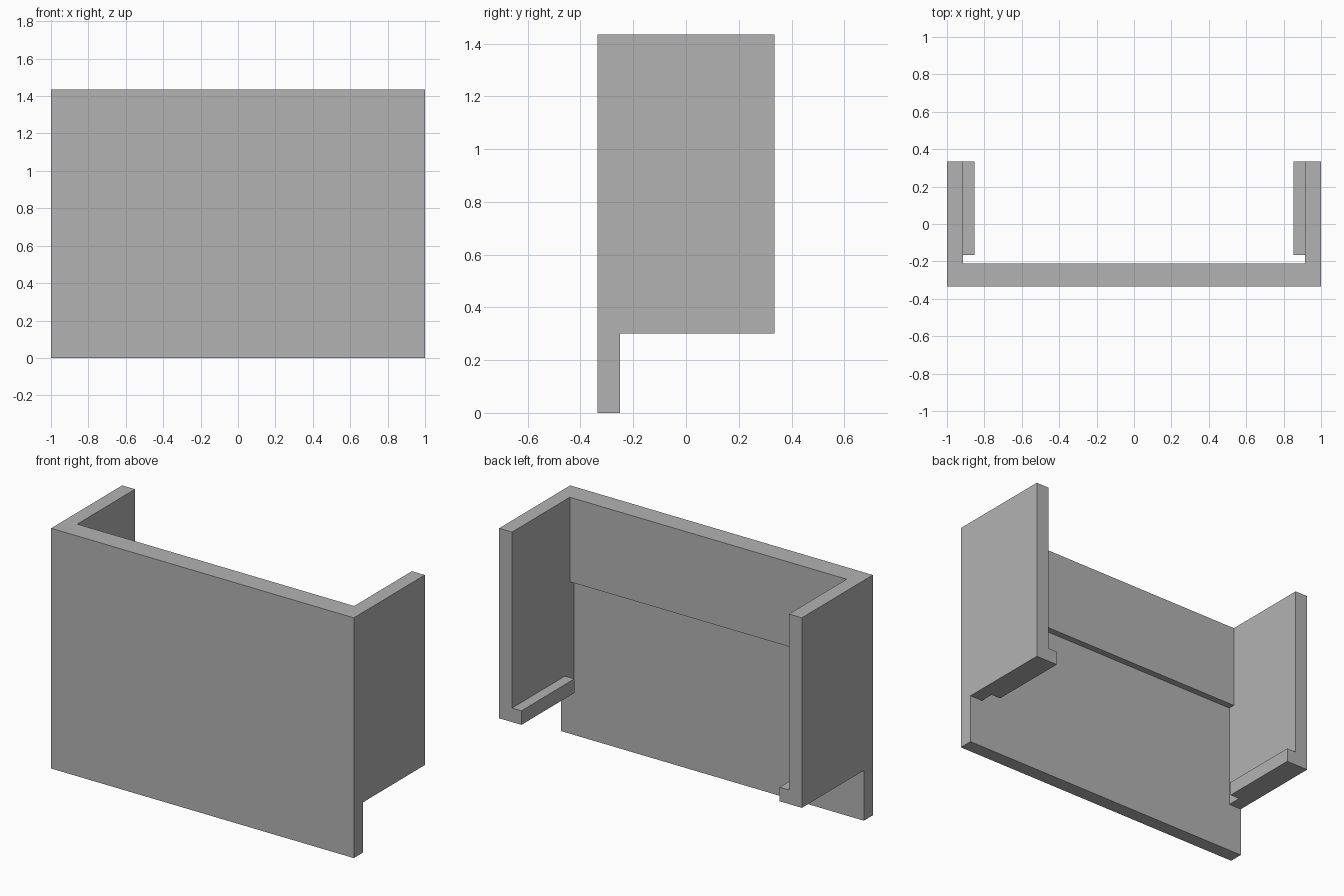
import bpy, bmesh, math

if "Cube" in bpy.data.objects:
    bpy.data.objects.remove(bpy.data.objects["Cube"], do_unlink=True)

grey = bpy.data.materials.new("plain grey")
grey.use_nodes = True
colour = (0.45, 0.45, 0.45, 1)
grey.diffuse_color = colour
grey.node_tree.nodes["Principled BSDF"].inputs["Base Color"].default_value = colour

FRONT, BACK, TOP = -0.335, 0.335, 1.435
SIDE_BOTTOM, SIDE_INNER = 0.3, 0.915


def box(name, x, y, z):
    """Axis-aligned box from (min, max) pairs."""
    bm = bmesh.new()
    bmesh.ops.create_cube(bm, size=1)
    for v in bm.verts:
        v.co = [lo if c < 0 else hi for c, (lo, hi) in zip(v.co, (x, y, z))]
    mesh = bpy.data.meshes.new(name)
    bm.to_mesh(mesh)
    bm.free()
    mesh.materials.append(grey)
    obj = bpy.data.objects.new(name, mesh)
    bpy.context.collection.objects.link(obj)
    return obj


# Front board, with a thicker band along its upper part
panel = box("front_panel", (-1, 1), (FRONT, -0.25), (0, TOP))
parts = [box("upper_band", (-1, 1), (FRONT, -0.21), (0.93, TOP))]

# Side boards, each with a small ledge along its lower inner edge
for s, label in ((1, "left"), (-1, "right")):
    def span(a, b):
        return tuple(sorted((s * a, s * b)))
    parts.append(box(label + "_side", span(SIDE_INNER, 1), (FRONT, BACK), (SIDE_BOTTOM, TOP)))
    parts.append(box(label + "_ledge", span(0.853, 1), (-0.165, BACK), (SIDE_BOTTOM, 0.384)))

# Join everything into one clean solid
for part in parts:
    part.hide_render = True
    mod = panel.modifiers.new("join " + part.name, 'BOOLEAN')
    mod.operation, mod.solver, mod.object = 'UNION', 'EXACT', part
graph = bpy.context.evaluated_depsgraph_get()
solid = bpy.data.meshes.new_from_object(panel.evaluated_get(graph))
panel.modifiers.clear()
panel.data = solid
for part in parts:
    bpy.data.objects.remove(part, do_unlink=True)

# Merge coplanar faces
bm = bmesh.new()
bm.from_mesh(solid)
bmesh.ops.remove_doubles(bm, verts=bm.verts, dist=0.0001)
bmesh.ops.dissolve_limit(bm, angle_limit=math.radians(1), verts=bm.verts, edges=bm.edges)
bm.to_mesh(solid)
bm.free()
panel.name = "three_sided_panel"
